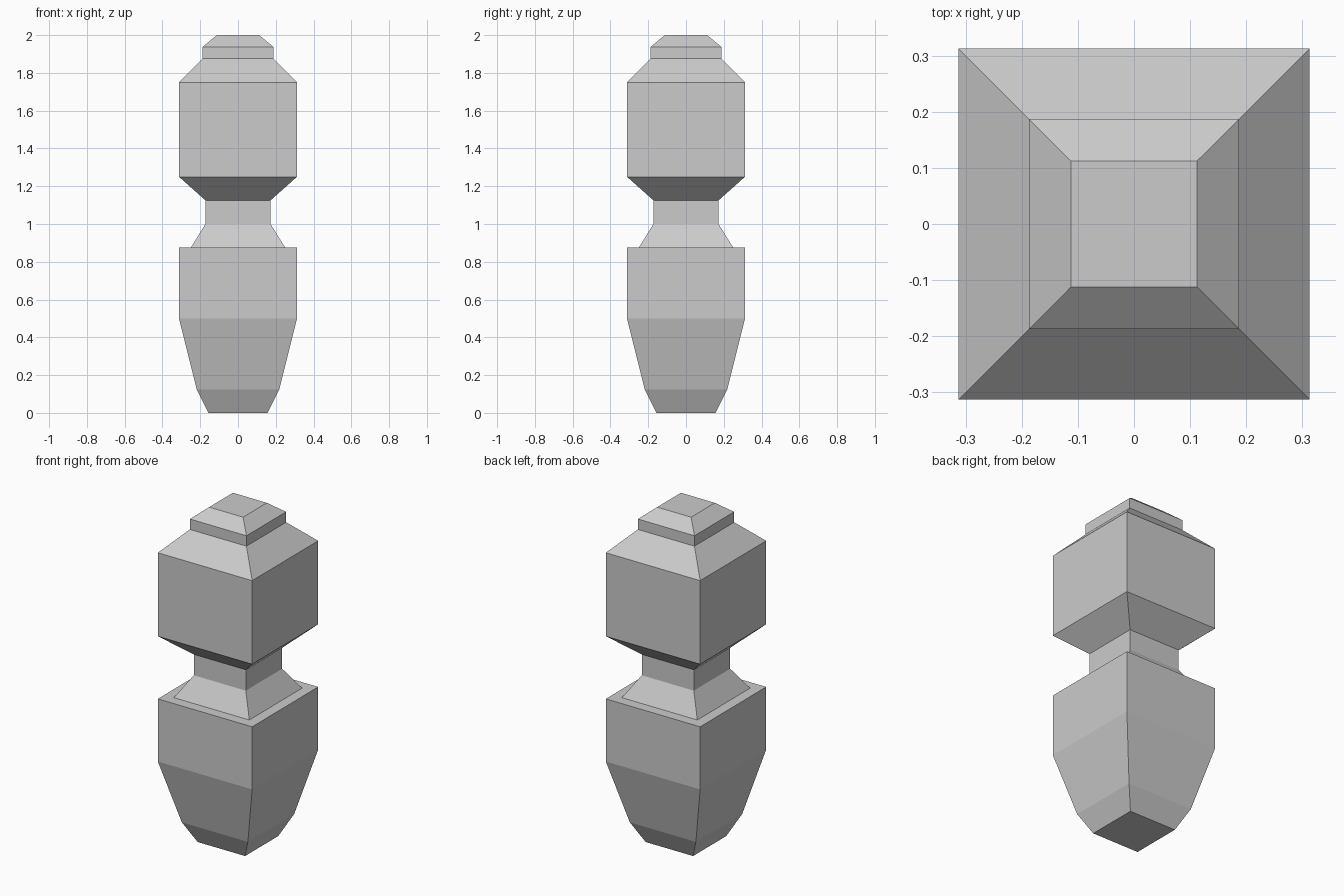
import bpy
import bmesh

if "Cube" in bpy.data.objects:
    bpy.data.objects.remove(bpy.data.objects["Cube"])


def square_part(name, profile, close_bottom=False, close_top=False):
    """Stack square rings given as (half_width, z) and skin them with flat quads."""
    bm = bmesh.new()
    rings = [[bm.verts.new((sx * r, sy * r, z))
              for sx, sy in ((-1, -1), (1, -1), (1, 1), (-1, 1))]
             for r, z in profile]
    for low, high in zip(rings, rings[1:]):
        for i in range(4):
            j = (i + 1) % 4
            bm.faces.new((low[i], low[j], high[j], high[i]))
    if close_bottom:
        bm.faces.new(rings[0][::-1])
    if close_top:
        bm.faces.new(rings[-1])
    mesh = bpy.data.meshes.new(name)
    bm.to_mesh(mesh)
    bm.free()
    obj = bpy.data.objects.new(name, mesh)
    bpy.context.collection.objects.link(obj)
    return obj


# Tapered lower body with the flat shoulder ledge
square_part("lower_body", [(0.157, 0), (0.219, 0.125), (0.3125, 0.5),
                           (0.3125, 0.875), (0.25, 0.875)], close_bottom=True)

# Sloped collar and straight neck
square_part("neck", [(0.25, 0.875), (0.172, 1.0), (0.172, 1.125)])

# Head block with sloped underside and top
square_part("head", [(0.172, 1.125), (0.3125, 1.25), (0.3125, 1.75), (0.1875, 1.875)])

# Small bevelled cap
square_part("cap", [(0.1875, 1.875), (0.1875, 1.9375), (0.1125, 2.0)], close_top=True)
